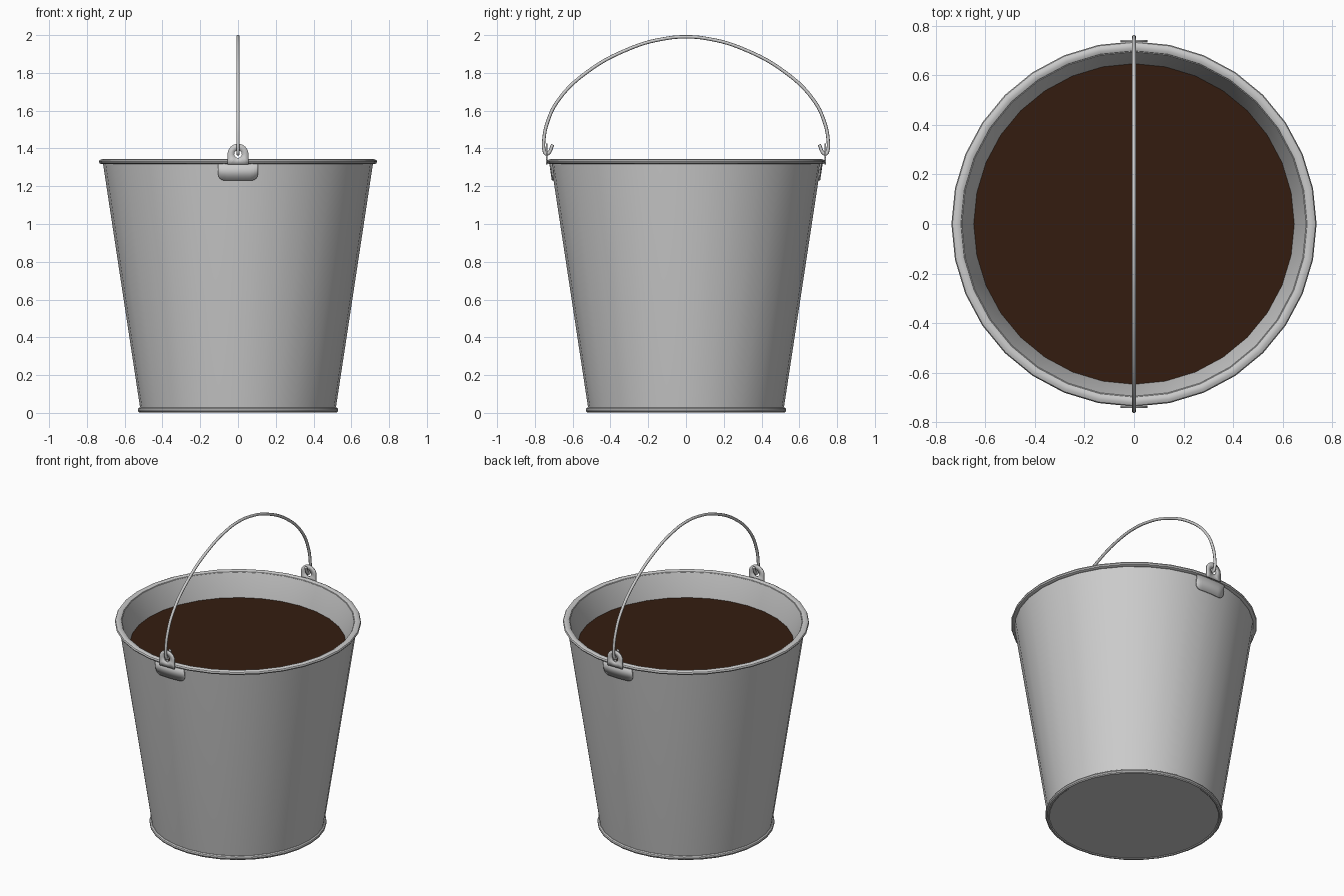
import bpy, bmesh, math

if "Cube" in bpy.data.objects:
    bpy.data.objects.remove(bpy.data.objects["Cube"])

SIDES = 32


def make_object(name, bm, angle=35):
    bmesh.ops.recalc_face_normals(bm, faces=bm.faces)
    mesh = bpy.data.meshes.new(name)
    bm.to_mesh(mesh)
    bm.free()
    ob = bpy.data.objects.new(name, mesh)
    bpy.context.collection.objects.link(ob)
    bpy.ops.object.select_all(action='DESELECT')
    ob.select_set(True)
    bpy.context.view_layer.objects.active = ob
    bpy.ops.object.shade_smooth_by_angle(angle=math.radians(angle))
    return ob


def lathe(name, profile, closed=False):
    bm = bmesh.new()
    pts = profile + profile[:1] if closed else profile
    vs = [bm.verts.new((r, 0, z)) for r, z in pts]
    es = [bm.edges.new(p) for p in zip(vs, vs[1:])]
    bmesh.ops.spin(bm, geom=vs + es, cent=(0, 0, 0), axis=(0, 0, 1),
                   angle=math.tau, steps=SIDES)
    bmesh.ops.remove_doubles(bm, verts=bm.verts, dist=1e-4)
    return make_object(name, bm)


def bead(name, r, z, rr, rz, n=10):
    return lathe(name, [(r + rr * math.cos(math.tau * i / n),
                         z + rz * math.sin(math.tau * i / n)) for i in range(n)], True)


def finish_plate(ob, thickness):
    s = ob.modifiers.new("thickness", 'SOLIDIFY')
    s.thickness = thickness
    s.offset = 0


# Bucket shell, outside and inside
lathe("bucket_wall", [(0, 0.006), (0.515, 0.006), (0.518, 0.025), (0.714, 1.315),
                      (0.716, 1.335), (0.695, 1.335), (0.647, 1.19),
                      (0.48, 0.03), (0, 0.03)])

# Rolled rim and foot ring
bead("top_rim", 0.716, 1.330, 0.021, 0.014)
bead("foot_ring", 0.517, 0.015, 0.014, 0.014)

# Liquid surface
liquid = lathe("liquid", [(0, 1.19), (0.649, 1.19)])
brown = bpy.data.materials.new("brown_liquid")
brown.diffuse_color = (0.034, 0.012, 0.005, 1)
brown.use_nodes = True
brown.node_tree.nodes["Principled BSDF"].inputs["Base Color"].default_value = brown.diffuse_color
liquid.data.materials.append(brown)

for side, label in ((-1, "front"), (1, "back")):
    # Upright ear with a round hole
    bm = bmesh.new()
    n, zc, w, hole = 32, 1.37, 0.055, 0.02
    outer, inner = [], []
    for i in range(n):
        c, s = math.cos(math.tau * i / n), math.sin(math.tau * i / n)
        k = w if s >= 0 else w / max(abs(c), abs(s))
        outer.append(bm.verts.new((k * c, side * 0.738, zc + k * s)))
        inner.append(bm.verts.new((hole * c, side * 0.738, zc + hole * s)))
    for i in range(n):
        j = (i + 1) % n
        bm.faces.new((outer[i], outer[j], inner[j], inner[i]))
    finish_plate(make_object(label + "_ear", bm), 0.008)

    # Curved base plate hugging the wall, rounded lower corners
    bm = bmesh.new()
    cols, half, corner = 16, 0.105, 0.035
    prev = None
    for i in range(cols + 1):
        x = -half * math.cos(math.pi * i / cols)
        d = max(0, abs(x) - (half - corner))
        low = 1.23 + corner - math.sqrt(max(0, corner ** 2 - d ** 2))
        col = []
        for z in (low, 1.32):
            r = 0.518 + (z - 0.025) * 0.152 + 0.005
            col.append(bm.verts.new((x, side * math.sqrt(r * r - x * x), z)))
        if prev:
            bm.faces.new((prev[0], col[0], col[1], prev[1]))
        prev = col
    finish_plate(make_object(label + "_ear_base", bm), 0.008)

# Wire handle with hooked ends
half_path = [(0.706, 1.42), (0.730, 1.373), (0.741, 1.371), (0.751, 1.39), (0.752, 1.45),
             (0.733, 1.54), (0.68, 1.65), (0.53, 1.80), (0.285, 1.934), (0.12, 1.98)]
path = half_path + [(0, 1.991)] + [(-y, z) for y, z in reversed(half_path)]
curve = bpy.data.curves.new("handle", 'CURVE')
curve.dimensions = '3D'
curve.bevel_depth = 0.009
curve.bevel_resolution = 2
curve.use_fill_caps = True
curve.resolution_u = 5
spline = curve.splines.new('BEZIER')
spline.bezier_points.add(len(path) - 1)
for p, (y, z) in zip(spline.bezier_points, path):
    p.co = (0, y, z)
    p.handle_left_type = p.handle_right_type = 'AUTO'
handle = bpy.data.objects.new("handle", curve)
bpy.context.collection.objects.link(handle)
bpy.ops.object.select_all(action='DESELECT')
handle.select_set(True)
bpy.context.view_layer.objects.active = handle
bpy.ops.object.convert(target='MESH')
bpy.ops.object.shade_smooth_by_angle(angle=math.radians(50))
